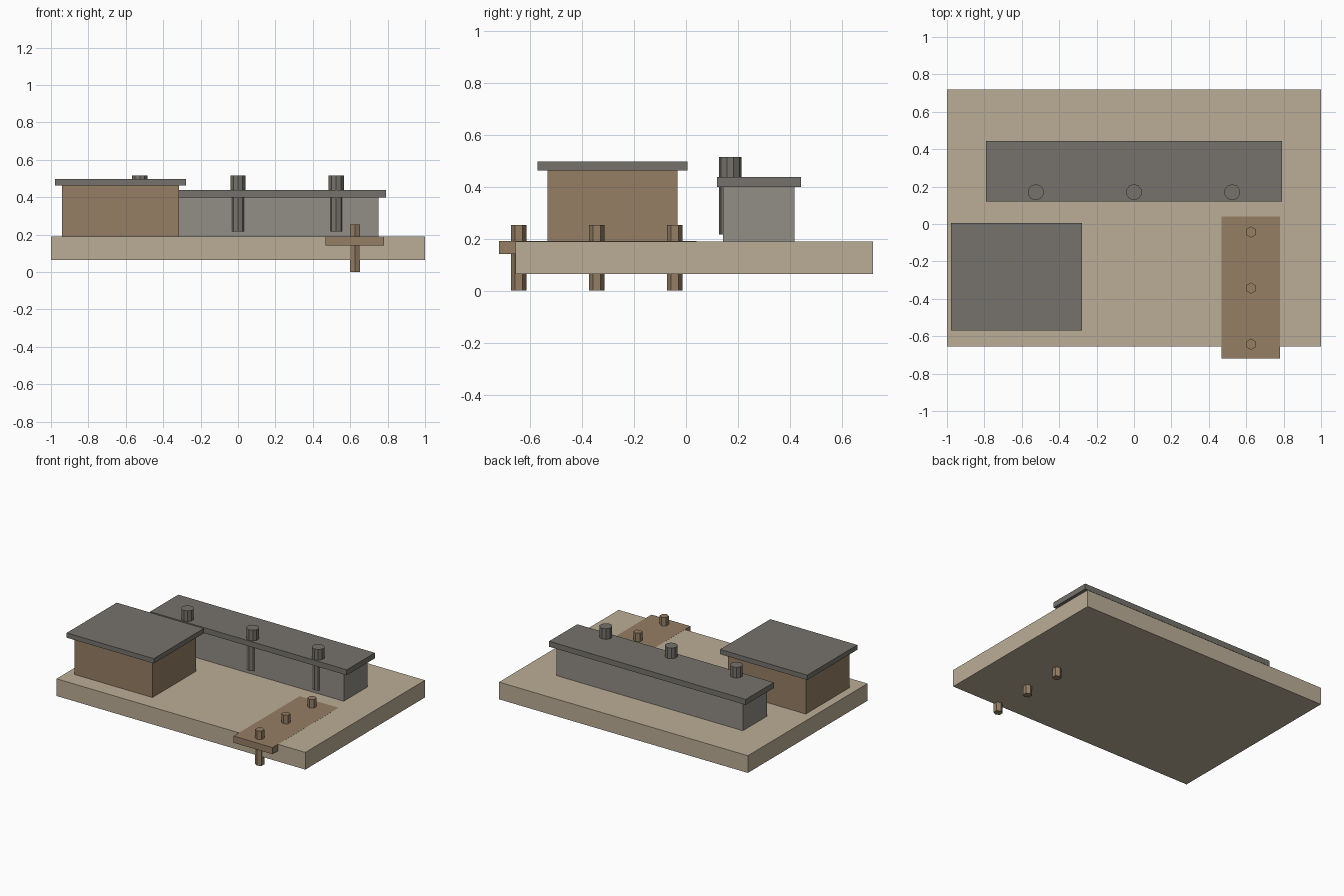
import bpy

if "Cube" in bpy.data.objects:
    bpy.data.objects.remove(bpy.data.objects["Cube"])


def material(name, rgb):
    m = bpy.data.materials.new(name)
    m.diffuse_color = (*rgb, 1)
    m.use_nodes = True
    m.node_tree.nodes["Principled BSDF"].inputs["Base Color"].default_value = m.diffuse_color
    return m


SAND = material("sand", (0.50, 0.42, 0.31))
WOOD = material("wood", (0.30, 0.21, 0.13))
SLATE = material("slate", (0.18, 0.17, 0.15))
STONE = material("stone", (0.29, 0.27, 0.24))


def box(name, x, y, z, mat):
    """Box from (min, max) ranges on each axis."""
    centre = [(a + b) / 2 for a, b in (x, y, z)]
    bpy.ops.mesh.primitive_cube_add(size=1, location=centre)
    o = bpy.context.object
    o.scale = [b - a for a, b in (x, y, z)]
    bpy.ops.object.transform_apply(location=False, rotation=False, scale=True)
    o.name = name
    o.data.materials.append(mat)


def post(name, sides, radius, x, y, z, mat):
    """Upright prism between two heights."""
    bpy.ops.mesh.primitive_cylinder_add(
        vertices=sides, radius=radius, depth=z[1] - z[0],
        location=(x, y, (z[0] + z[1]) / 2))
    o = bpy.context.object
    o.name = name
    o.data.materials.append(mat)


# Ground slab
box("ground_slab", (-1, 1), (-0.655, 0.718), (0.065, 0.19), SAND)

# Timber house
box("house_walls", (-0.94, -0.315), (-0.532, -0.033), (0.19, 0.462), WOOD)
box("house_roof", (-0.978, -0.278), (-0.57, 0.005), (0.462, 0.497), SLATE)

# Long stone building
box("long_building_walls", (-0.75, 0.75), (0.143, 0.418), (0.19, 0.398), STONE)
box("long_building_roof", (-0.79, 0.79), (0.12, 0.443), (0.398, 0.438), SLATE)

# Chimney columns rising through the long roof
for i in range(3):
    post(f"chimney_column_{i + 1}", 10, 0.043, (i - 1) * 0.525, 0.17,
         (0.217, 0.515), SLATE)

# Jetty deck and its piles
box("jetty_deck", (0.467, 0.78), (-0.718, 0.04), (0.142, 0.1905), WOOD)
for i in range(3):
    post(f"jetty_pile_{i + 1}", 6, 0.03, 0.625, -0.643 + i * 0.3,
         (0, 0.253), WOOD)
